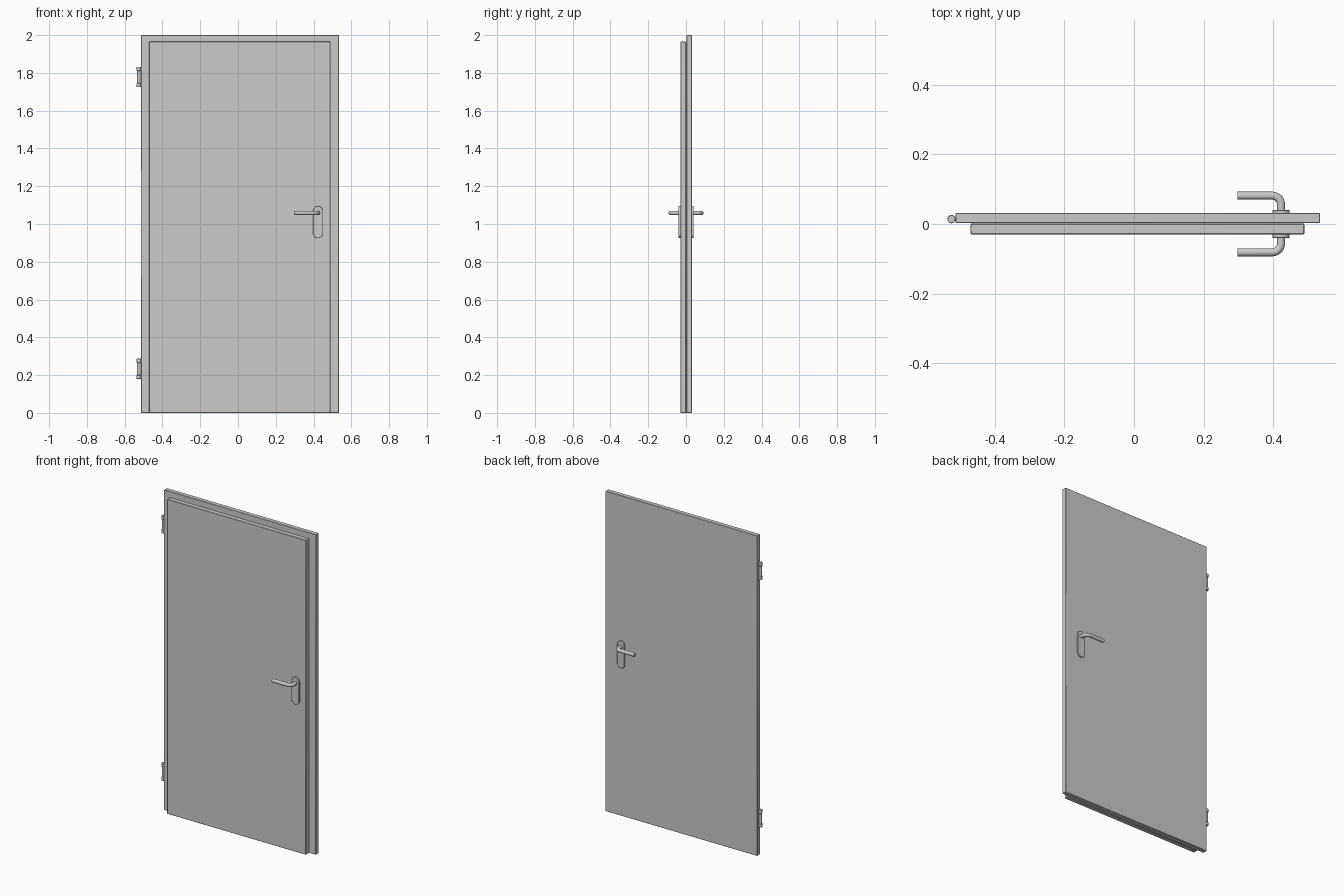
import bpy, bmesh
from math import sin, cos, pi, radians

if "Cube" in bpy.data.objects:
    bpy.data.objects.remove(bpy.data.objects["Cube"])


def finish(name, bm, bevel=0.0, segments=1):
    bmesh.ops.recalc_face_normals(bm, faces=bm.faces)
    mesh = bpy.data.meshes.new(name)
    bm.to_mesh(mesh)
    bm.free()
    obj = bpy.data.objects.new(name, mesh)
    bpy.context.collection.objects.link(obj)
    if bevel:
        mod = obj.modifiers.new("bevel", 'BEVEL')
        mod.width, mod.segments = bevel, segments
        mod.limit_method, mod.angle_limit = 'ANGLE', radians(40)
    smooth(obj)
    return obj


def smooth(obj):
    bpy.ops.object.select_all(action='DESELECT')
    obj.select_set(True)
    bpy.context.view_layer.objects.active = obj
    bpy.ops.object.shade_smooth_by_angle(angle=radians(35))


def box(name, x, y, z, bevel=0.0):
    bm = bmesh.new()
    bmesh.ops.create_cube(bm, size=1)
    for v in bm.verts:
        v.co = [a[0] + (c + 0.5) * (a[1] - a[0]) for a, c in zip((x, y, z), v.co)]
    return finish(name, bm, bevel)


def hinge(name, z0, height=0.108):
    # Spool-shaped barrel: lathe a capped profile
    profile = [(0, 0), (.0105, 0), (.012, .002), (.012, .019), (.009, .023)]
    profile += [(r, height - z) for r, z in reversed(profile)]
    bm = bmesh.new()
    verts = [bm.verts.new((r, 0, z)) for r, z in profile]
    edges = [bm.edges.new(p) for p in zip(verts, verts[1:])]
    bmesh.ops.spin(bm, geom=verts + edges, axis=(0, 0, 1), cent=(0, 0, 0),
                   angle=2 * pi, steps=24)
    bmesh.ops.remove_doubles(bm, verts=bm.verts, dist=1e-5)
    bmesh.ops.translate(bm, verts=bm.verts, vec=(-.525, .014, z0))
    return finish(name, bm)


def handle(side, s):
    # Stadium-shaped back plate
    cx, r, lo, hi = 0.423, 0.025, 0.95, 1.07
    n = 16
    outline = [(cx + r * cos(pi * i / n), hi + r * sin(pi * i / n)) for i in range(n + 1)]
    outline += [(cx - r * cos(pi * i / n), lo - r * sin(pi * i / n)) for i in range(n + 1)]
    bm = bmesh.new()
    face = bm.faces.new([bm.verts.new((x, s * .026, z)) for x, z in outline])
    ext = bmesh.ops.extrude_face_region(bm, geom=[face])
    bmesh.ops.translate(bm, vec=(0, s * .014, 0),
                        verts=[g for g in ext["geom"] if isinstance(g, bmesh.types.BMVert)])
    finish(side + "_handle_plate", bm, .0015, 2)

    # Lever: round bar with a quarter-circle bend
    bend, reach, z = 0.026, 0.0815, 1.058
    path = [(cx, .028)]
    path += [(cx - bend + bend * cos(a), reach - bend + bend * sin(a))
             for a in [pi / 2 * i / 10 for i in range(11)]]
    path += [(.297, reach)]
    curve = bpy.data.curves.new(side + "_lever", 'CURVE')
    curve.dimensions = '3D'
    curve.bevel_depth, curve.bevel_resolution = .0115, 6
    curve.use_fill_caps = True
    spline = curve.splines.new('POLY')
    spline.points.add(len(path) - 1)
    for p, (x, y) in zip(spline.points, path):
        p.co = (x, s * y, z, 1)
    obj = bpy.data.objects.new(side + "_lever", curve)
    bpy.context.collection.objects.link(obj)
    smooth_target = obj
    bpy.ops.object.select_all(action='DESELECT')
    obj.select_set(True)
    bpy.context.view_layer.objects.active = obj
    bpy.ops.object.convert(target='MESH')
    smooth(smooth_target)


# Door leaf: overlapping back sheet, recessed seam, smaller front sheet
box("back_panel", (-.514, .535), (.003, .0315), (0, 2), .002)
box("seam", (-.467, .487), (-.002, .005), (.003, 1.962))
box("front_panel", (-.47, .49), (-.0295, 0), (0, 1.965), .002)

# Hinges on the left edge
hinge("upper_hinge", 1.724)
hinge("lower_hinge", .179)

# Handles on both faces
handle("front", -1)
handle("back", 1)
